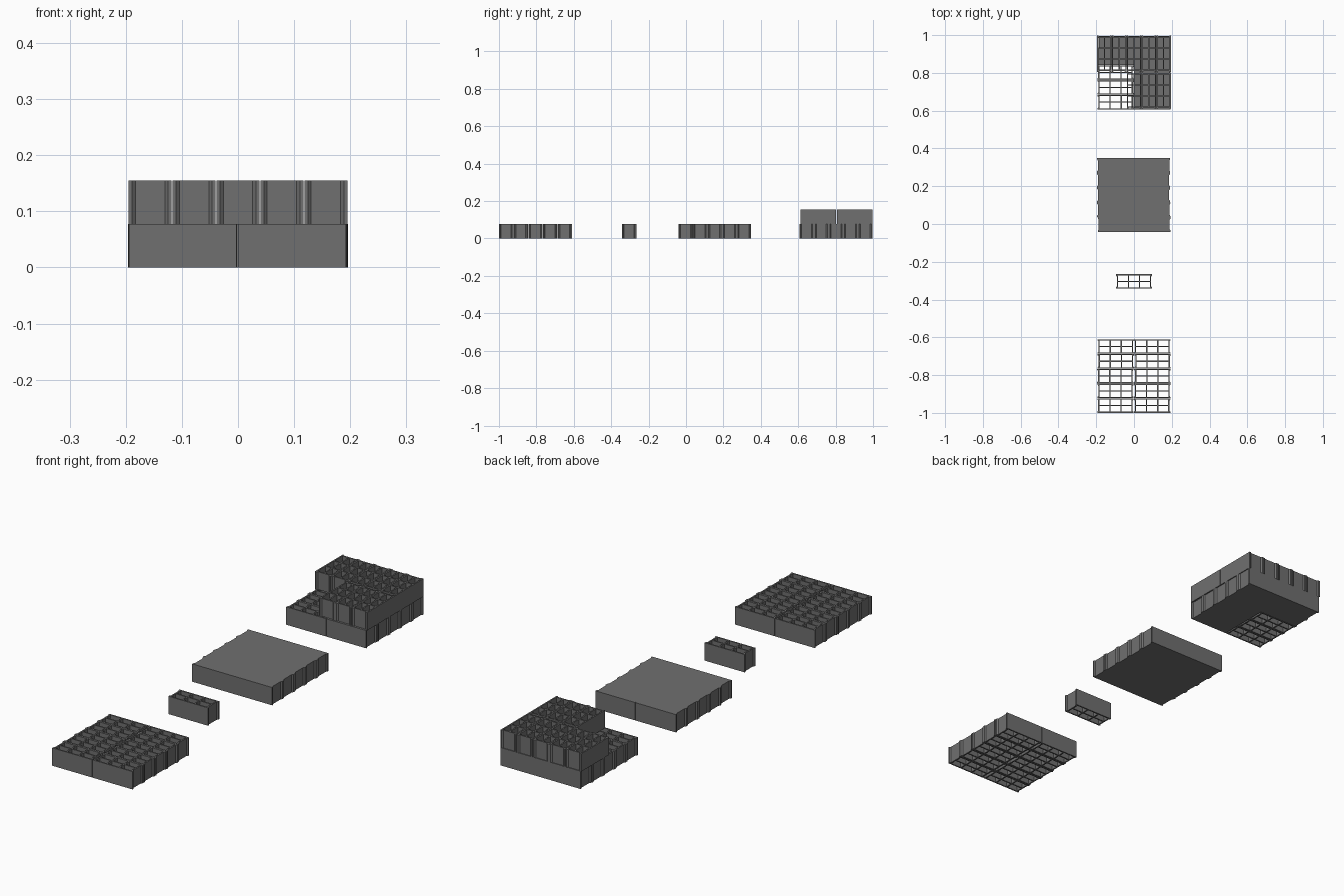
import bpy, bmesh, random
from mathutils import Matrix
from math import radians

if "Cube" in bpy.data.objects:
    bpy.data.objects.remove(bpy.data.objects["Cube"])

random.seed(4)
L, W, H = 0.192, 0.0765, 0.0775    # block length, width, height
PITCH, CX = 0.0783, 0.0975         # row spacing, column offset
WALL = 0.006
REC, FL, SP = 0.005, 0.006, 0.006  # end recess depth, flange width, splay

mat = bpy.data.materials.new("dark_grey")
mat.diffuse_color = (0.16, 0.16, 0.16, 1)
mat.use_nodes = True
mat.node_tree.nodes["Principled BSDF"].inputs["Base Color"].default_value = mat.diffuse_color


def end_profile(x, y):
    """Recessed right end of a block, from front to back."""
    w = W / 2
    return [(x, y - w), (x, y - w + FL), (x - REC, y - w + FL + SP),
            (x - REC, y + w - FL - SP), (x, y + w - FL), (x, y + w)]


def prism(name, loops):
    """Extrude a flat outline (with optional holes) from z = 0 to H."""
    cu = bpy.data.curves.new(name, 'CURVE')
    cu.dimensions = '2D'
    cu.fill_mode = 'BOTH'
    cu.extrude = H / 2
    for pts in loops:
        s = cu.splines.new('POLY')
        s.points.add(len(pts) - 1)
        for p, (x, y) in zip(s.points, pts):
            p.co = (x, y, 0, 1)
        s.use_cyclic_u = True
    tmp = bpy.data.objects.new(name + "_outline", cu)
    bpy.context.collection.objects.link(tmp)
    dg = bpy.context.evaluated_depsgraph_get()
    me = bpy.data.meshes.new_from_object(tmp.evaluated_get(dg))
    bpy.data.objects.remove(tmp)
    me.name = name
    bm = bmesh.new()
    bm.from_mesh(me)
    bmesh.ops.remove_doubles(bm, verts=bm.verts, dist=1e-5)
    bmesh.ops.translate(bm, verts=bm.verts, vec=(0, 0, H / 2))
    bmesh.ops.recalc_face_normals(bm, faces=bm.faces)
    for f in bm.faces:
        f.smooth = False
        f.material_index = 0
    bm.to_mesh(me)
    bm.free()
    me.materials.clear()
    me.materials.append(mat)
    return me


def place(name, me, x=0, y=0, z=0, rot=0):
    ob = bpy.data.objects.new(name, me)
    ob.matrix_world = Matrix.Translation((x, y, z)) @ Matrix.Rotation(radians(rot), 4, 'Z')
    bpy.context.collection.objects.link(ob)
    return ob


def jit(a=0.0015):
    return random.uniform(-a, a)


# Hollow block: recessed ends and a 3 x 2 set of through holes
right = end_profile(L / 2, 0)
outline = right + [(-x, -y) for x, y in right]
hw, hd = (L - 2 * REC - 4 * WALL) / 3, (W - 3 * WALL) / 2
holes = []
for i in (-1, 0, 1):
    for j in (-0.5, 0.5):
        cx, cy = i * (hw + WALL), j * (hd + WALL)
        holes.append([(cx - hw / 2, cy - hd / 2), (cx + hw / 2, cy - hd / 2),
                      (cx + hw / 2, cy + hd / 2), (cx - hw / 2, cy + hd / 2)])
block = prism("hollow_block", [outline] + holes)


def slab(name, y0, first_left=0):
    """Solid filled layer with block-shaped ends; left rows start at first_left."""
    g, d = 0.0006, 0.004
    front, back = y0 - W / 2, y0 + 4 * PITCH + W / 2
    pts = []
    for r in range(5):
        pts += end_profile(CX + L / 2 + jit(0.003), y0 + r * PITCH)
    pts += [(g, back), (g, back - d), (-g, back - d), (-g, back)]
    for r in range(4, first_left - 1, -1):
        o = CX + L / 2 + jit(0.003)
        pts += [(-x, y) for x, y in reversed(end_profile(o, y0 + r * PITCH))]
    if first_left:
        pts += [(g, y0 + first_left * PITCH - W / 2), (g, front)]
    place(name, prism(name, [pts]))


# Front stack: one layer of hollow blocks
for r in range(5):
    for s in (-1, 1):
        place("front_layer_block", block, s * CX + jit(), -0.9617 + r * PITCH)

# Single loose block
place("single_block", block, 0, -0.304)

# Middle stack: solid layer
slab("solid_layer", -0.003)

# Back stack: lower layer, solid except for three hollow blocks at front left
Y0 = 0.645
slab("back_lower_layer", Y0, 3)
for r in range(3):
    place("back_lower_block", block, -CX + jit(), Y0 + r * PITCH)

# Back stack: upper L-shaped layer of blocks turned a quarter
MID = 0.8045
for c in range(-2, 3):
    place("back_upper_block", block, c * PITCH, MID + CX, H, 90)
    if c >= 0:
        place("back_upper_block", block, c * PITCH, MID - CX, H, 90)
